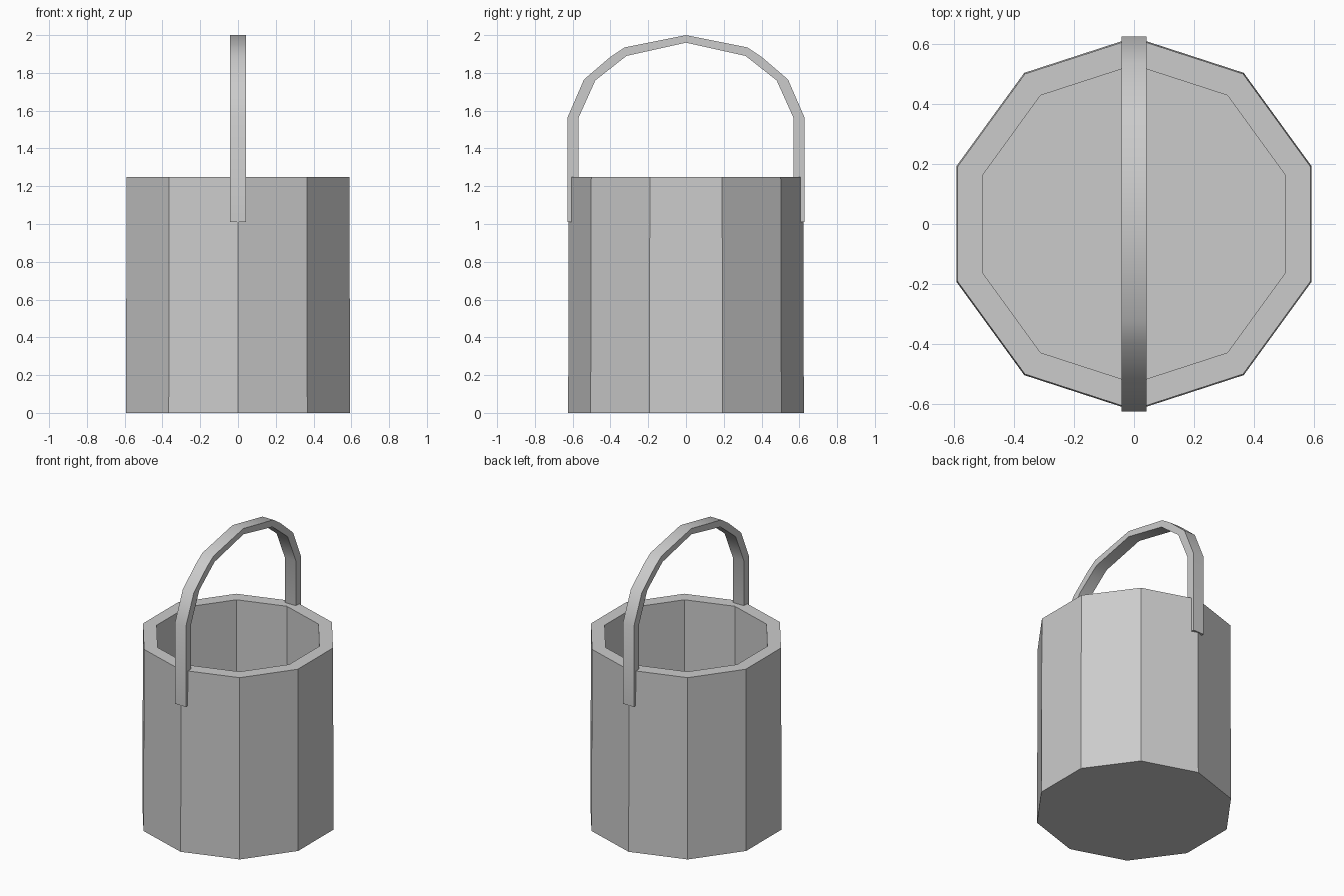
import bpy, bmesh
from math import cos, sin, pi

if "Cube" in bpy.data.objects:
    bpy.data.objects.remove(bpy.data.objects["Cube"])

SIDES = 10


def make_object(name, bm):
    bmesh.ops.recalc_face_normals(bm, faces=bm.faces[:])
    mesh = bpy.data.meshes.new(name)
    bm.to_mesh(mesh)
    bm.free()
    ob = bpy.data.objects.new(name, mesh)
    bpy.context.collection.objects.link(ob)
    return ob


def skin(bm, rings):
    """Join consecutive closed rings with quads and cap both ends."""
    n = len(rings[0])
    for a, b in zip(rings, rings[1:]):
        for i in range(n):
            j = (i + 1) % n
            bm.faces.new((a[i], a[j], b[j], b[i]))
    bm.faces.new(rings[0])
    bm.faces.new(rings[-1])


# Bucket: ten-sided hollow shell, (radius, height) profile from base to inner floor
bm = bmesh.new()
profile = [(0.624, 0), (0.62, 1.25), (0.531, 1.25), (0.531, 0.09)]
skin(bm, [[bm.verts.new((r * cos(pi / 2 + 2 * pi * i / SIDES),
                         r * sin(pi / 2 + 2 * pi * i / SIDES), z))
           for i in range(SIDES)] for r, z in profile])
make_object("bucket", bm)

# Handle: flat band arched over the bucket, (outer y, outer z, inner y, inner z)
half = [(0.627, 1.01, 0.57, 1.01), (0.627, 1.565, 0.57, 1.56),
        (0.54, 1.765, 0.48, 1.76), (0.40, 1.885, 0.37, 1.847),
        (0.325, 1.935, 0.315, 1.89), (0, 2.0, 0, 1.96)]
path = half + [(-a, b, -c, d) for a, b, c, d in reversed(half[:-1])]
W = 0.042
bm = bmesh.new()
skin(bm, [[bm.verts.new(p) for p in ((-W, a, b), (W, a, b), (W, c, d), (-W, c, d))]
          for a, b, c, d in path])
handle = make_object("handle", bm)

# Soft shading along the arch, crisp band edges
bpy.context.view_layer.objects.active = handle
handle.select_set(True)
bpy.ops.object.shade_smooth_by_angle(angle=pi / 5)
